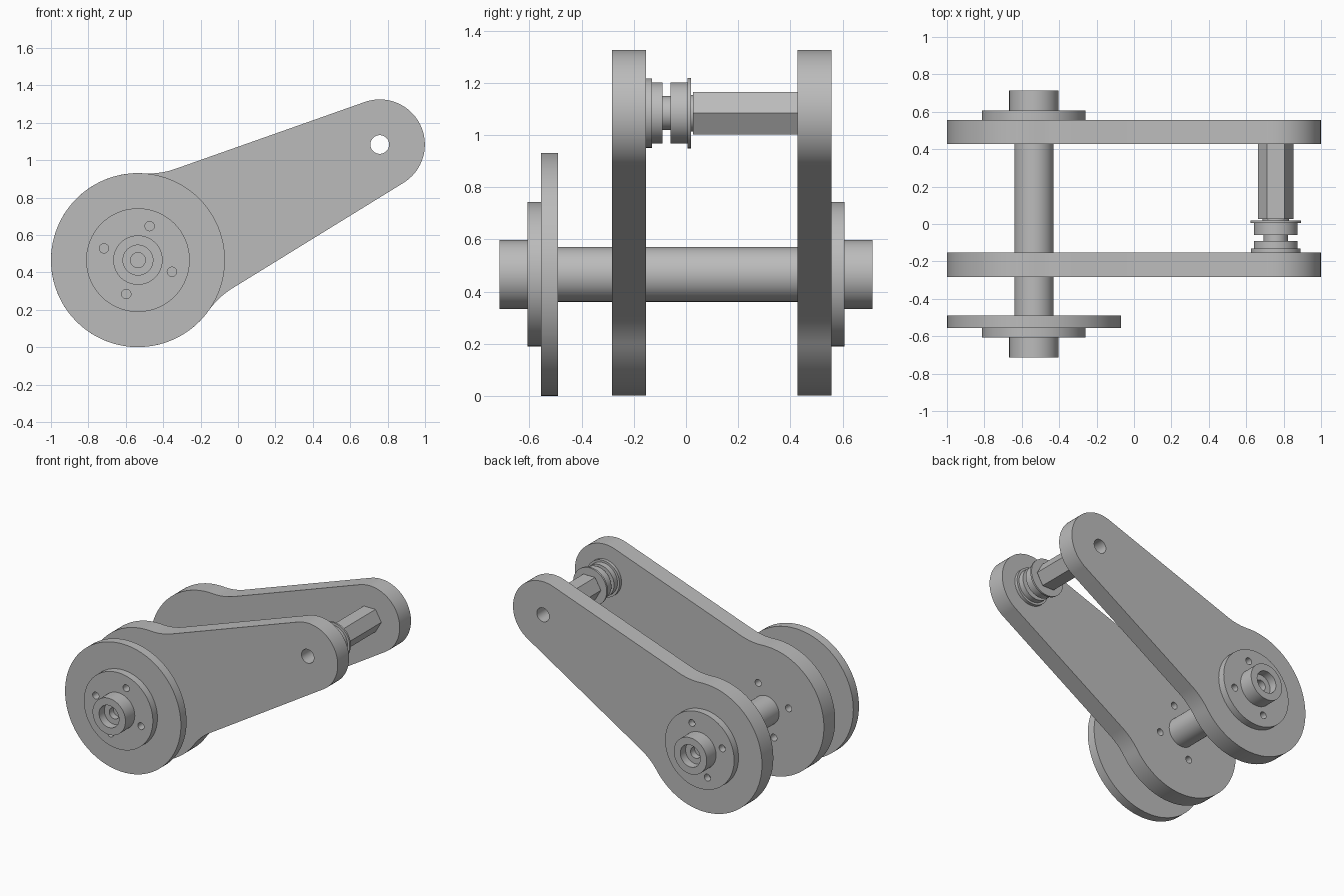
import bpy, bmesh
from math import sin, cos, asin, atan2, radians, pi, sqrt, tau

if "Cube" in bpy.data.objects:
    bpy.data.objects.remove(bpy.data.objects["Cube"])

grey = bpy.data.materials.new("machined grey")
grey.use_nodes = True
colour = (0.5, 0.5, 0.5, 1)
grey.diffuse_color = colour
grey.node_tree.nodes["Principled BSDF"].inputs["Base Color"].default_value = colour

HUB = (-0.535, 0.466)    # main shaft axis in x, z
TIP = (0.758, 1.084)     # idler axis in x, z
BIG, SMALL, FILLET = 0.465, 0.241, 0.43


def arc(centre, radius, start, end, steps):
    return [(centre[0] + radius * cos(start + (end - start) * i / steps),
             centre[1] + radius * sin(start + (end - start) * i / steps))
            for i in range(steps + 1)]


def circle(centre, radius, sides=64):
    return arc(centre, radius, 0, tau, sides)[:-1]


def slab(name, loops, y0, y1):
    """Extrude an outline with holes (later loops) from y0 to y1."""
    curve = bpy.data.curves.new(name, 'CURVE')
    curve.dimensions = '2D'
    curve.fill_mode = 'BOTH'
    curve.extrude = (y1 - y0) / 2
    for loop in loops:
        spline = curve.splines.new('POLY')
        spline.points.add(len(loop) - 1)
        for point, (x, z) in zip(spline.points, loop):
            point.co = (x, z, 0, 1)
        spline.use_cyclic_u = True
    obj = bpy.data.objects.new(name, curve)
    bpy.context.collection.objects.link(obj)
    obj.location.y = (y0 + y1) / 2
    obj.rotation_euler.x = pi / 2
    bpy.ops.object.select_all(action='DESELECT')
    obj.select_set(True)
    bpy.context.view_layer.objects.active = obj
    bpy.ops.object.convert(target='MESH')
    obj = bpy.context.view_layer.objects.active
    bm = bmesh.new()
    bm.from_mesh(obj.data)
    bmesh.ops.remove_doubles(bm, verts=bm.verts, dist=0.0001)
    bmesh.ops.recalc_face_normals(bm, faces=bm.faces)
    bm.to_mesh(obj.data)
    bm.free()
    obj.data.materials.clear()
    obj.data.materials.append(grey)
    bpy.ops.object.shade_smooth_by_angle(angle=radians(30))
    return obj


def arm_outline():
    """Two tangent round ends, filleted into the larger one."""
    dx, dz = TIP[0] - HUB[0], TIP[1] - HUB[1]
    length, tilt = sqrt(dx * dx + dz * dz), atan2(dz, dx)
    taper = radians(6.1)
    normal = pi / 2 - taper
    offset = SMALL + length * sin(taper) + FILLET
    lean = pi / 2 - asin(offset / (BIG + FILLET))
    mid = normal - lean
    centre = ((BIG + FILLET) * cos(mid), (BIG + FILLET) * sin(mid))
    half = arc((length, 0), SMALL, 0, normal, 24)
    half += arc(centre, FILLET, normal - pi, mid - pi, 12)
    half += arc((0, 0), BIG, mid, pi, 40)[1:]
    whole = half + [(x, -z) for x, z in reversed(half[1:-1])]
    return [(HUB[0] + x * cos(tilt) - z * sin(tilt),
             HUB[1] + x * sin(tilt) + z * cos(tilt)) for x, z in whole]


# Bolt circle shared by the disc, flanges and front arm
bolts = []
for k in range(4):
    a = radians(71) + k * pi / 2
    bolts.append(circle((HUB[0] + 0.192 * cos(a), HUB[1] + 0.192 * sin(a)), 0.025, 24))
bore = circle(TIP, 0.05, 40)

# Arms
slab("front_arm", [arm_outline(), bore] + bolts, -0.283, -0.153)
slab("back_arm", [arm_outline(), bore], 0.427, 0.557)

# Main shaft and front disc
slab("main_shaft", [circle(HUB, 0.105)], -0.51, 0.45)
slab("front_disc", [circle(HUB, BIG, 96)] + bolts, -0.555, -0.49)

# Bolted flanges with stepped, bored hubs at both ends
for side, s in (("front", -1), ("back", 1)):
    def ring(name, loops, inner, outer):
        slab(side + name, loops, *sorted((s * inner, s * outer)))
    ring("_flange", [circle(HUB, 0.277, 80)] + bolts, 0.555, 0.608)
    ring("_hub_base", [circle(HUB, 0.132), circle(HUB, 0.04, 32)], 0.608, 0.655)
    ring("_hub_rim", [circle(HUB, 0.132), circle(HUB, 0.08, 48)], 0.655, 0.715)

# Grooved pulley and its hollow hexagonal spacer
for name, radius, y0, y1 in (
        ("pulley_inner_lip", 0.133, -0.153, -0.13),
        ("pulley_inner_drum", 0.117, -0.13, -0.09),
        ("pulley_groove", 0.065, -0.09, -0.06),
        ("pulley_outer_drum", 0.117, -0.06, 0.006),
        ("pulley_outer_lip", 0.135, 0.006, 0.019),
        ("pulley_washer", 0.07, 0.019, 0.027)):
    slab(name, [circle(TIP, radius), bore], y0, y1)
slab("hex_spacer", [circle(TIP, 0.094, 6), bore], 0.027, 0.427)
